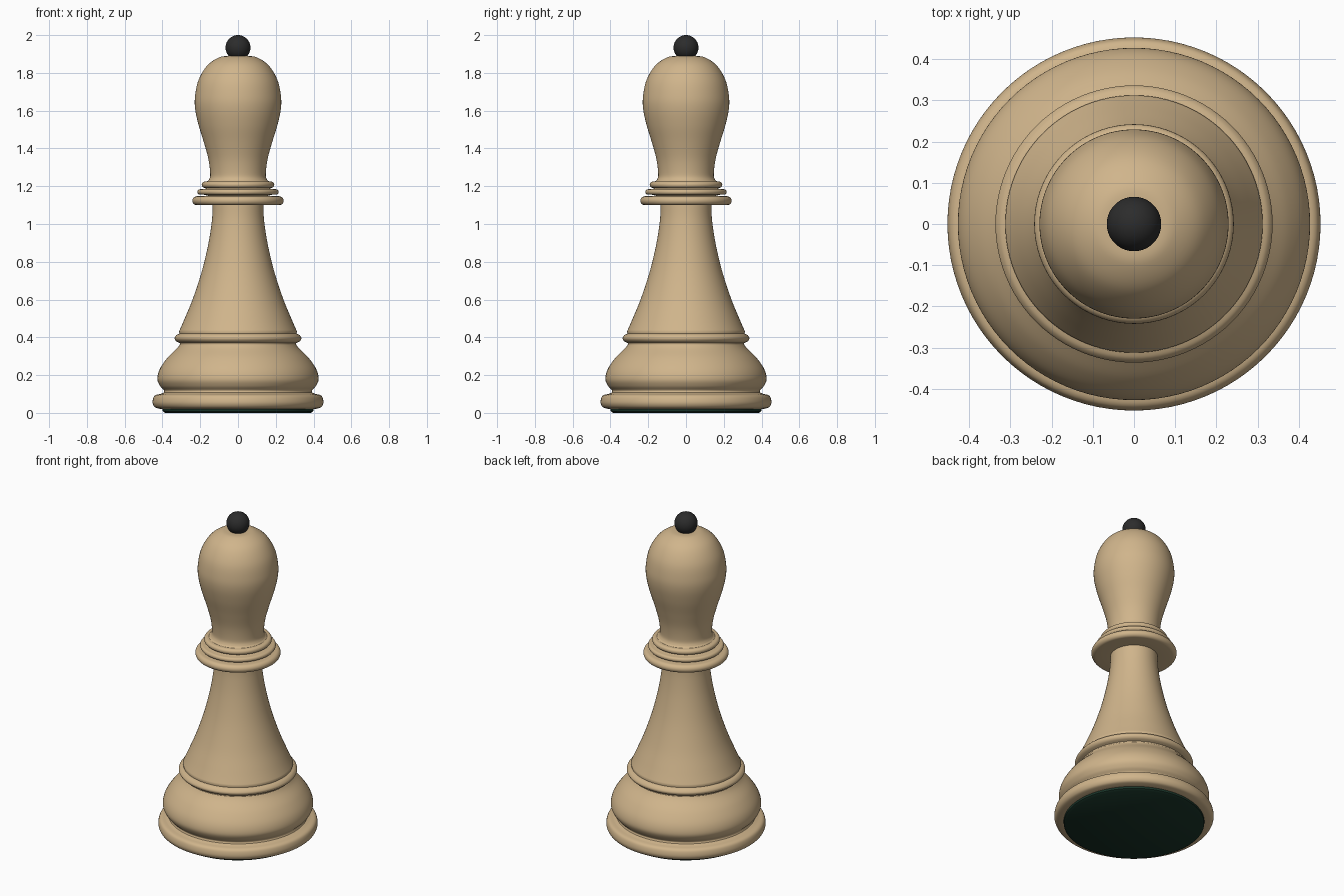
import bpy, bmesh, math

if "Cube" in bpy.data.objects:
    bpy.data.objects.remove(bpy.data.objects["Cube"])

SEG = 96


def material(name, rgb):
    m = bpy.data.materials.new(name)
    m.diffuse_color = (*rgb, 1)
    m.use_nodes = True
    m.node_tree.nodes["Principled BSDF"].inputs["Base Color"].default_value = m.diffuse_color
    return m


def curve(pts, n=6):
    """Smooth (Catmull-Rom) curve through (radius, height) points."""
    p = [pts[0]] + pts + [pts[-1]]
    out = []
    for i in range(1, len(p) - 2):
        for k in range(n):
            t = k / n
            out.append(tuple(0.5 * (2 * b + (c - a) * t + (2 * a - 5 * b + 4 * c - d) * t * t
                                    + (3 * b - a - 3 * c + d) * t ** 3)
                             for a, b, c, d in zip(*p[i - 1:i + 3])))
    return out + [pts[-1]]


def bead(r_in, r_out, z0, z1, n=10):
    """Half-round ring moulding with flat faces running back to r_in."""
    h = (z1 - z0) / 2
    arc = [(r_out - h + h * math.cos(a), z0 + h + h * math.sin(a))
           for a in (math.pi * (k / n - 0.5) for k in range(n + 1))]
    return [(r_in, z0)] + arc + [(r_in, z1)]


def lathe(name, profile, mat):
    bm = bmesh.new()
    rings = []
    for r, z in profile:
        if r < 1e-5:
            rings.append([bm.verts.new((0, 0, z))] * SEG)
        else:
            rings.append([bm.verts.new((r * math.cos(2 * math.pi * i / SEG),
                                        r * math.sin(2 * math.pi * i / SEG), z)) for i in range(SEG)])
    for a, b in zip(rings, rings[1:]):
        for i in range(SEG):
            j = (i + 1) % SEG
            bm.faces.new(list(dict.fromkeys((a[i], a[j], b[j], b[i]))))
    bmesh.ops.remove_doubles(bm, verts=bm.verts, dist=1e-5)
    bmesh.ops.recalc_face_normals(bm, faces=bm.faces)
    me = bpy.data.meshes.new(name)
    bm.to_mesh(me)
    bm.free()
    ob = bpy.data.objects.new(name, me)
    bpy.context.collection.objects.link(ob)
    me.materials.append(mat)
    bpy.ops.object.select_all(action='DESELECT')
    ob.select_set(True)
    bpy.context.view_layer.objects.active = ob
    bpy.ops.object.shade_smooth_by_angle(angle=math.radians(35))
    return ob


wood = material("light_wood", (0.63, 0.46, 0.26))
black = material("black_finial", (0.025, 0.025, 0.025))
green = material("green_felt", (0.01, 0.035, 0.022))

# Turned wooden body: foot, bulge, ring, stem, collars, head
profile = [(0, 0.02), (0.40, 0.02)]
profile += curve([(0.415, 0.022), (0.44, 0.03), (0.452, 0.052), (0.448, 0.08),
                  (0.436, 0.094), (0.412, 0.1)])
profile += curve([(0.394, 0.107), (0.392, 0.12), (0.413, 0.143), (0.427, 0.18), (0.414, 0.232),
                  (0.375, 0.29), (0.325, 0.34), (0.308, 0.362)])
profile += curve([(0.308, 0.37), (0.328, 0.38), (0.336, 0.396), (0.326, 0.412), (0.31, 0.42)])
profile += curve([(0.312, 0.432), (0.282, 0.5), (0.237, 0.61), (0.19, 0.755), (0.156, 0.9),
                  (0.138, 1.02), (0.134, 1.1)])
profile += bead(0.15, 0.242, 1.1, 1.147)
profile += bead(0.18, 0.215, 1.155, 1.184)
profile += bead(0.165, 0.192, 1.191, 1.225)
profile += curve([(0.155, 1.232), (0.147, 1.26), (0.156, 1.34), (0.18, 1.43), (0.209, 1.525),
                  (0.227, 1.61), (0.227, 1.68), (0.208, 1.765), (0.162, 1.84), (0.1, 1.882),
                  (0.05, 1.889), (0, 1.89)])
lathe("body", profile, wood)

# Ball on top
lathe("finial_ball", [(0.066 * math.sin(math.pi * k / 32), 1.934 - 0.066 * math.cos(math.pi * k / 32))
                      for k in range(33)], black)

# Felt pad underneath
lathe("felt_pad", [(0, 0), (0.385, 0), (0.398, 0.008), (0.4, 0.025), (0, 0.025)], green)
